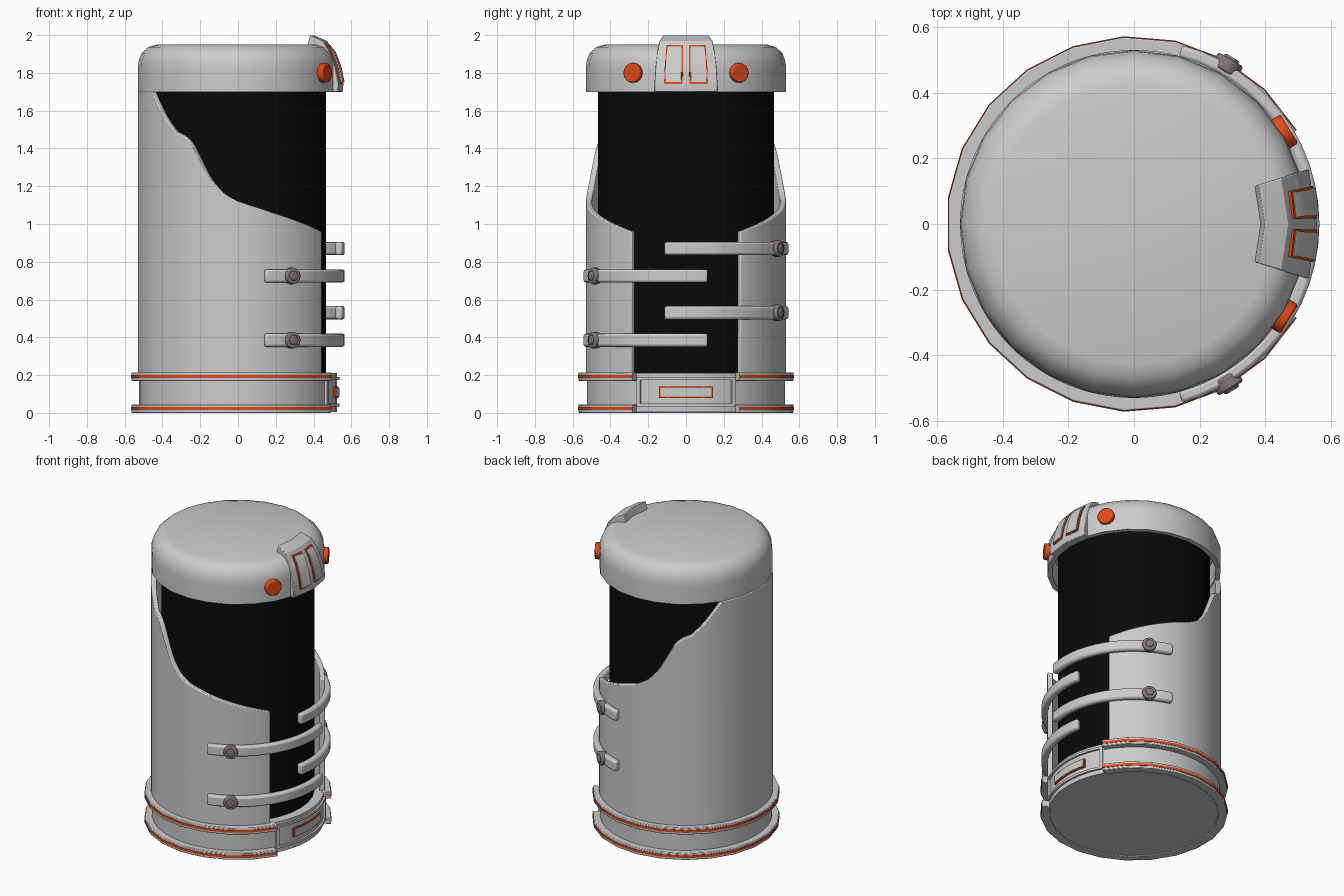
import bpy, bmesh
from math import radians, cos, sin
from mathutils import Matrix

if "Cube" in bpy.data.objects:
    bpy.data.objects.remove(bpy.data.objects["Cube"])


def material(name, rgb):
    m = bpy.data.materials.new(name)
    m.diffuse_color = (*rgb, 1)
    m.use_nodes = True
    m.node_tree.nodes["Principled BSDF"].inputs["Base Color"].default_value = m.diffuse_color
    return m


BLACK = material("black_glass", (0.003, 0.003, 0.003))
ORANGE = material("orange_trim", (0.75, 0.07, 0.01))
BOLT = material("bolt_metal", (0.22, 0.19, 0.2))


def finish(bm, name, mat=None, bevel=0):
    bmesh.ops.remove_doubles(bm, verts=bm.verts, dist=1e-5)
    bmesh.ops.recalc_face_normals(bm, faces=bm.faces)
    me = bpy.data.meshes.new(name)
    bm.to_mesh(me)
    bm.free()
    ob = bpy.data.objects.new(name, me)
    bpy.context.collection.objects.link(ob)
    if mat:
        me.materials.append(mat)
    bpy.ops.object.select_all(action='DESELECT')
    ob.select_set(True)
    bpy.context.view_layer.objects.active = ob
    bpy.ops.object.shade_smooth_by_angle(angle=radians(32))
    if bevel:
        b = ob.modifiers.new("bevel", 'BEVEL')
        b.width, b.segments = bevel, 2
        b.limit_method, b.angle_limit = 'ANGLE', radians(40)
    return ob


def sweep(name, profile, a0=0, a1=360, segs=24, mat=None, bevel=0):
    """Turn a closed (r, z) profile, or a function of angle giving one, about z."""
    full = a1 - a0 == 360
    bm = bmesh.new()
    rows = []
    for i in range(segs if full else segs + 1):
        deg = a0 + (a1 - a0) * i / segs
        pts = profile(deg) if callable(profile) else profile
        a = radians(deg)
        rows.append([bm.verts.new((r * cos(a), r * sin(a), z)) for r, z in pts])
    n = len(rows[0])
    for i in range(segs):
        p, q = rows[i], rows[(i + 1) % len(rows)]
        for j in range(n):
            k = (j + 1) % n
            if pts[j][0] or pts[k][0]:
                bm.faces.new((p[j], p[k], q[k], q[j]))
    if not full:
        bm.faces.new(rows[0])
        bm.faces.new(rows[-1])
    return finish(bm, name, mat, bevel)


def rect(r0, r1, z0, z1):
    return [(r0, z0), (r1, z0), (r1, z1), (r0, z1)]


def stud(name, deg, z, r0, r1, radius, sides, mat):
    """Short cylinder pointing outwards from the axis."""
    bm = bmesh.new()
    bmesh.ops.create_cone(bm, cap_ends=True, segments=sides, radius1=radius,
                          radius2=radius, depth=r1 - r0)
    bm.transform(Matrix.Rotation(radians(deg), 4, 'Z')
                 @ Matrix.Translation(((r0 + r1) / 2, 0, z))
                 @ Matrix.Rotation(radians(90), 4, 'Y'))
    return finish(bm, name, mat, 0.007)


# Dark inner tube and solid base
sweep("inner_tube", [(0, 0.2), (0.465, 0.2), (0.465, 1.86), (0, 1.86)], segs=32, mat=BLACK)
sweep("base", [(0, 0.005), (0.525, 0.005), (0.525, 0.21), (0, 0.21)], segs=38)

# Outer shell with a sloping, wavy top edge, open at the right side
EDGE = [(33, 0.96), (55, 1.02), (73, 1.07), (90, 1.12), (98, 1.16), (106, 1.24),
        (112, 1.34), (118, 1.435), (122, 1.465), (129, 1.49), (137, 1.56),
        (150, 1.70), (180, 1.70)]


def shell_profile(deg):
    d = min(deg, 360 - deg)
    for (d0, z0), (d1, z1) in zip(EDGE, EDGE[1:]):
        if d <= d1 + 1e-6:
            z = z0 + (z1 - z0) * (d - d0) / (d1 - d0)
            break
    return rect(0.498, 0.53, 0.19, z)


sweep("outer_shell", shell_profile, 33, 327, 98, bevel=0.006)

# Base rings with orange stripes
for z in (0.0, 0.17):
    sweep("base_ring", rect(0.515, 0.57, z, z + 0.045), 30, 330, 19, bevel=0.004)
    sweep("base_ring_stripe", rect(0.53, 0.573, z + 0.015, z + 0.031), 30, 330, 19, ORANGE)

# Front plate of the base: raised frame, panel and orange edged slot
for z0, z1 in ((0.035, 0.05), (0.175, 0.19)):
    sweep("panel_frame_rail", rect(0.51, 0.538, z0, z1), -29, 29, 6)
for s in (-1, 1):
    a, b = sorted((s * 27, s * 29))
    sweep("panel_frame_post", rect(0.51, 0.538, 0.035, 0.19), a, b, 1)
sweep("panel_label_edge", rect(0.51, 0.533, 0.08, 0.14), -15.5, 15.5, 4, ORANGE)
sweep("panel_label", rect(0.51, 0.537, 0.087, 0.133), -14.6, 14.6, 4)

# Straps, alternating from either side, each with a bolt
for i, z in enumerate((0.385, 0.53, 0.725, 0.87)):
    s = -1 if i % 2 == 0 else 1
    a, b = sorted((s * 75, -s * 12))
    sweep("strap", rect(0.525, 0.565, z - 0.035, z + 0.035), a, b, 14, bevel=0.012)
    stud("strap_bolt", s * 59.5, z, 0.54, 0.582, 0.044, 12, BOLT)
    stud("strap_bolt_head", s * 59.5, z, 0.56, 0.59, 0.028, 6, BOLT)

# Hollow rounded cap
sweep("cap", [(0, 1.95), (0.43, 1.95), (0.475, 1.937), (0.51, 1.905), (0.527, 1.86),
              (0.53, 1.82), (0.53, 1.70), (0.50, 1.70), (0.50, 1.85), (0, 1.85)])

# Orange cap buttons
for s in (-1, 1):
    stud("cap_button", s * 31.5, 1.80, 0.49, 0.555, 0.052, 16, ORANGE)

# Hooked clasp over the cap rim with two edged plates
OUT = [(0.40, 2.0), (0.47, 1.97), (0.51, 1.91), (0.54, 1.83), (0.558, 1.745), (0.555, 1.70)]
INN = [(0.525, 1.70), (0.515, 1.82), (0.48, 1.90), (0.44, 1.94), (0.385, 1.945)]
sweep("clasp", OUT + INN, -17.5, 17.5, 2, bevel=0.004)


def plate(grow, top, bottom):
    outer = [(0.486 + grow, top), (0.51 + grow, 1.91), (0.54 + grow, 1.83), (0.556 + grow, bottom)]
    return outer + [(r - 0.03, z) for r, z in reversed(outer)]


for s in (-1, 1):
    a, b = sorted((s * 1.8, s * 12))
    sweep("clasp_plate_edge", plate(0.003, 1.947, 1.742), a, b, 1, ORANGE)
    sweep("clasp_plate", plate(0.009, 1.939, 1.751), a + 0.8, b - 0.8, 1)
